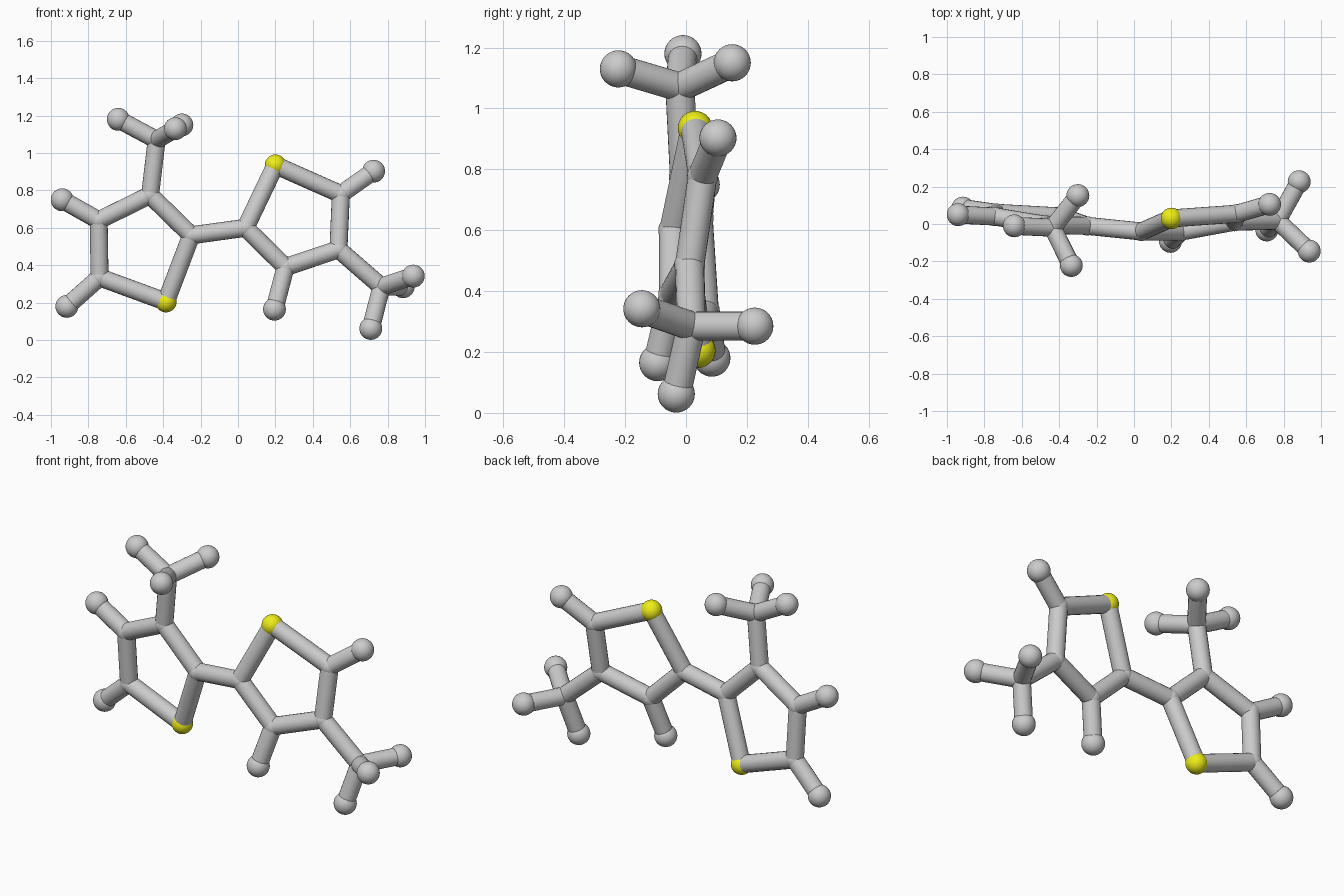
import bpy
from mathutils import Vector

if "Cube" in bpy.data.objects:
    bpy.data.objects.remove(bpy.data.objects["Cube"])

BOND_R = 0.048
# name: (x, y, z)
atoms = {
    # left ring
    "L_link": (-0.25, -0.01, 0.56), "L_branch": (-0.47, -0.005, 0.775),
    "L_upper": (-0.745, 0.04, 0.64), "L_lower": (-0.74, 0.06, 0.335),
    "L_sulfur": (-0.385, 0.04, 0.205),
    "L_methyl": (-0.435, -0.02, 1.07),
    "L_h1": (-0.94, 0.05, 0.75), "L_h2": (-0.915, 0.085, 0.18),
    "L_h3": (-0.64, -0.01, 1.18), "L_h4": (-0.30, 0.152, 1.15),
    "L_h5": (-0.335, -0.222, 1.13),
    # right ring
    "R_link": (0.04, -0.04, 0.60), "R_sulfur": (0.20, 0.03, 0.935),
    "R_upper": (0.55, 0.055, 0.78), "R_branch": (0.537, 0.012, 0.485),
    "R_lower": (0.254, -0.04, 0.39),
    "R_methyl": (0.767, 0.018, 0.285),
    "R_h1": (0.195, -0.093, 0.165), "R_h2": (0.725, 0.105, 0.903),
    "R_h3": (0.71, -0.032, 0.062), "R_h4": (0.937, -0.145, 0.342),
    "R_h5": (0.883, 0.226, 0.285),
}
ring_l = ["L_link", "L_branch", "L_upper", "L_lower", "L_sulfur"]
ring_r = ["R_link", "R_sulfur", "R_upper", "R_branch", "R_lower"]
bonds = [(r[i], r[(i + 1) % 5]) for r in (ring_l, ring_r) for i in range(5)]
bonds += [("L_link", "R_link"),
          ("L_branch", "L_methyl"), ("R_branch", "R_methyl"),
          ("L_upper", "L_h1"), ("L_lower", "L_h2"),
          ("R_lower", "R_h1"), ("R_upper", "R_h2")]
bonds += [(s + "_methyl", f"{s}_h{i}") for s in "LR" for i in (3, 4, 5)]

yellow = bpy.data.materials.new("yellow")
yellow.diffuse_color = (0.85, 0.85, 0.01, 1)
yellow.use_nodes = True
yellow.node_tree.nodes["Principled BSDF"].inputs["Base Color"].default_value = yellow.diffuse_color


def smooth():
    bpy.ops.object.shade_smooth_by_angle()


# atom balls: carbon joints are as thin as the bonds
for name, p in atoms.items():
    if "_h" in name:
        r, kind = 0.061, "hydrogen_ball"
    elif "sulfur" in name:
        r, kind = 0.057, "sulfur_ball"
    else:
        r, kind = 0.051, "carbon_joint"
    bpy.ops.mesh.primitive_uv_sphere_add(segments=32, ring_count=16, radius=r, location=p)
    ob = bpy.context.object
    ob.name = kind
    smooth()
    if kind == "sulfur_ball":
        ob.data.materials.append(yellow)

# bond rods
for a, b in bonds:
    p, q = Vector(atoms[a]), Vector(atoms[b])
    d = q - p
    bpy.ops.mesh.primitive_cylinder_add(vertices=20, radius=BOND_R, depth=d.length,
                                        location=(p + q) / 2,
                                        rotation=d.to_track_quat('Z', 'Y').to_euler())
    bpy.context.object.name = "bond_rod"
    smooth()
